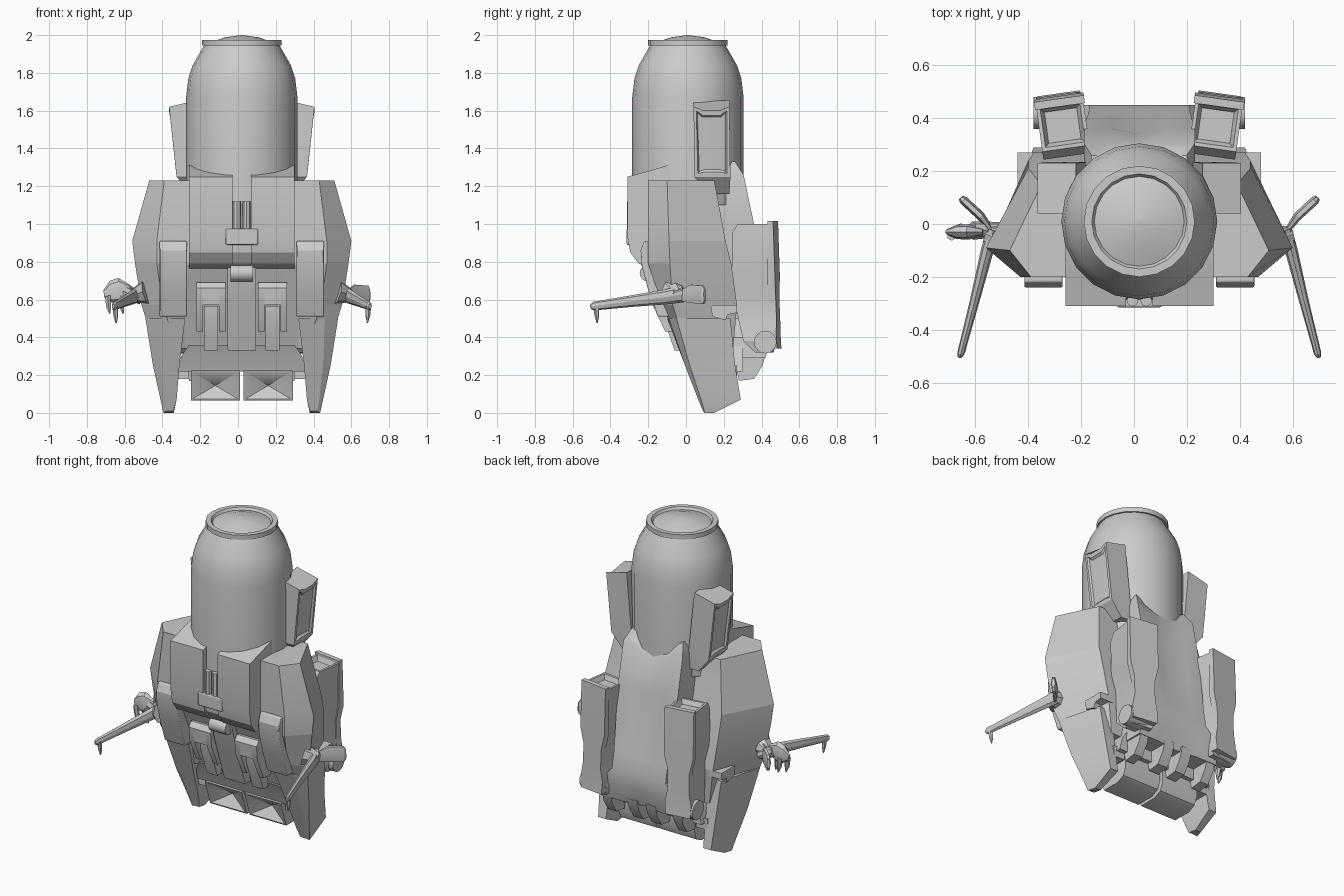
import bpy, bmesh, math
from mathutils import Vector, Matrix

if "Cube" in bpy.data.objects:
    bpy.data.objects.remove(bpy.data.objects["Cube"])

CX = 0.02  # symmetry plane; every part is modelled relative to it


def finish(name, bm, mirror=False, bevel=0.0, angle=25):
    bmesh.ops.recalc_face_normals(bm, faces=bm.faces)
    me = bpy.data.meshes.new(name)
    bm.to_mesh(me)
    bm.free()
    ob = bpy.data.objects.new(name, me)
    ob.location.x = CX
    bpy.context.collection.objects.link(ob)
    bpy.ops.object.select_all(action='DESELECT')
    ob.select_set(True)
    bpy.context.view_layer.objects.active = ob
    bpy.ops.object.shade_smooth_by_angle(angle=math.radians(angle))
    if bevel:
        b = ob.modifiers.new("bevel", 'BEVEL')
        b.width, b.segments = bevel, 2
    if mirror:
        ob.modifiers.new("mirror", 'MIRROR')
    return ob


def loft_bm(rings):
    bm = bmesh.new()
    vs = [[bm.verts.new(p) for p in r] for r in rings]
    n = len(vs[0])
    for a, b in zip(vs, vs[1:]):
        for i in range(n):
            bm.faces.new((a[i], a[(i + 1) % n], b[(i + 1) % n], b[i]))
    bm.faces.new(vs[0])
    bm.faces.new(vs[-1])
    bmesh.ops.recalc_face_normals(bm, faces=bm.faces)
    return bm


def loft(name, rings, **kw):
    return finish(name, loft_bm(rings), **kw)


def prism(name, x0, x1, prof, **kw):
    return loft(name, [[(x, y, z) for y, z in prof] for x in (x0, x1)], **kw)


def box(name, x, y, z, **kw):
    return prism(name, *x, [(y[0], z[0]), (y[1], z[0]), (y[1], z[1]), (y[0], z[1])], **kw)


def tube(name, pts, sides=8, flat=1.0, **kw):
    rings = []
    q = (Vector(pts[-1][0]) - Vector(pts[0][0])).to_track_quat('Z', 'Y')
    for c, r in pts:
        rings.append([Vector(c) + q @ Vector((r * flat * math.cos(t), r * math.sin(t), 0))
                      for t in (math.tau * i / sides for i in range(sides))])
    return loft(name, rings, **kw)


# Central rounded head drum with rim and shallow cap
drum = [(.295, 1.1), (.295, 1.67), (.283, 1.77), (.26, 1.84), (.2, 1.945), (.21, 1.945),
        (.21, 1.975), (.18, 1.975), (.17, 1.96), (.09, 1.988), (.003, 2.0)]
loft("head_drum", [[(r * math.cos(math.tau * i / 20), .01 + r * math.sin(math.tau * i / 20), z)
                    for i in range(20)] for r, z in drum], angle=32)

# Angular hull: z, centre-front y, front x/y, outer x/y, back x/y
hull = [(1.23, -.2, .41, -.2, .49, -.1, .37, .15), (.91, -.2, .45, -.2, .58, -.09, .42, .21),
        (.79, -.19, .45, -.2, .565, -.085, .42, .24), (.57, -.09, .42, -.125, .53, -.07, .40, .27),
        (.34, .0, .34, -.03, .46, .0, .36, .25)]
rings = []
for z, cy, fx, fy, ox, oy, bx, by in hull:
    half = [(.3, cy, z), (fx, fy, z), (ox, oy, z), (bx, by, z)]
    rings.append(half + [(-x, y, c) for x, y, c in reversed(half)])
loft("hull", rings, angle=12)

# Side skirts tapering to pointed feet
loft("side_skirt", [
    [(.30, -.10, .5), (.44, -.09, .5), (.51, -.05, .5), (.435, .235, .5), (.34, .22, .5)],
    [(.33, .0, .25), (.43, -.005, .25), (.47, .02, .25), (.41, .26, .25), (.34, .26, .25)],
    [(.345, .07, .07), (.41, .065, .07), (.43, .08, .07), (.40, .29, .07), (.345, .29, .07)],
    [(.36, .09, .01), (.40, .09, .01), (.415, .1, .0), (.40, .15, .0), (.36, .15, .0)]],
    mirror=True, angle=12)
prism("skirt_lug", .37, .46, [(.13, .57), (.27, .57), (.27, .53), (.22, .52), (.21, .49), (.14, .51)], mirror=True)

# Chest block with central groove
chest = [(-.05, 1.315), (-.1, 1.31), (-.2, 1.28), (-.31, 1.25), (-.31, .93), (-.295, .85),
         (-.25, .79), (-.18, .765), (-.05, .765)]
prism("chest", .05, .28, chest, mirror=True)
prism("chest_centre", -.05, .05, [(-.05, 1.23), (-.26, 1.23), (-.29, .93), (-.28, .85),
                                  (-.24, .79), (-.18, .765), (-.05, .765)])
tube("chest_pipe", [((.026, -.29, .9), .022), ((.026, -.29, 1.12), .022)], mirror=True)
box("buckle", (-.085, .085), (-.315, -.27), (.89, .975), bevel=.006)
tube("waist_knuckle", [((-.06, -.2, .74), .045), ((.06, -.2, .74), .045)], sides=16)

# Hip pads
prism("hip_pad", .29, .435, [(-.12, .91), (-.22, .91), (-.24, .86), (-.235, .78), (-.2, .65),
                             (-.15, .51), (.0, .51)], mirror=True, bevel=.006)

# Front belt and arched clasps
prism("front_belt", -.075, .075, [(-.1, .77), (-.2, .77), (-.19, .72), (-.14, .56),
                                  (-.06, .33), (.08, .33)])
arch = [(-.0, .69), (-.16, .69), (-.185, .66), (-.175, .57), (-.11, .43), (.02, .43)]
for x0, x1 in ((.085, .12), (.205, .24)):
    prism("clasp_leg", x0, x1, arch, mirror=True)
prism("clasp_top", .12, .205, [(0, .69), (-.16, .69), (-.185, .66), (-.175, .57), (0, .57)], mirror=True)
prism("clasp_tongue", .125, .2, [(.0, .57), (-.125, .565), (-.12, .5), (-.06, .33), (.1, .33)], mirror=True)

# Belly bridge and two recessed foot nozzles
loft("belly_bridge", [[(-w, y0, z), (w, y0, z), (w, .3, z), (-w, .3, z)]
                      for z, w, y0 in ((.36, .28, -.02), (.3, .32, .01), (.22, .34, .04))])
box("bridge_wing", (.28, .36), (.05, .27), (.18, .25), mirror=True)
bm = loft_bm([[(x, y, z) for y, z in ((.02, .225), (.075, .065), (.2, .065), (.25, .09), (.27, .14), (.27, .225))]
              for x in (.01, .27)])
front = [f for f in bm.faces if f.normal.y < -.8]
bmesh.ops.inset_region(bm, faces=front, thickness=.012)
tip = bmesh.ops.poke(bm, faces=front)["verts"]
bmesh.ops.translate(bm, verts=tip, vec=(0, .07, 0))
finish("foot_nozzle", bm, mirror=True, angle=40)

# Curved back plate with notched top and toothed lower edge
rings = []
for z, w, y, dip, dent in ((1.33, .18, .26, .08, 0), (1.26, .21, .305, .05, .0), (1.0, .21, .36, 0, .02),
                           (.8, .2, .395, 0, .03), (.6, .19, .43, 0, .0), (.5, .19, .45, 0, 0),
                           (.4, .28, .45, 0, .01), (.29, .29, .42, 0, .02)):
    rings.append([(-w, .1, z), (-w, y, z), (-w * .5, y, z - dip * .6), (0, y - dent, z - dip),
                  (w * .5, y, z - dip * .6), (w, y, z), (w, .1, z)])
loft("back_plate", rings, angle=35)
for x0, x1 in ((.03, .1), (.22, .28)):
    prism("back_tooth", x0, x1, [(.25, .32), (.425, .32), (.405, .25), (.36, .18), (.28, .17)], mirror=True)

# Upper side thrusters with framed outer panel
def pod(z, xi, xo, y0, y1, rise=0, dip=0):
    m, s = (y0 + y1) / 2, (y1 - y0) * .22
    return [(xi, y0, z + rise), (xo, y0, z), (xo, m - s, z - dip), (xo, m + s, z - dip),
            (xo, y1, z), (xi, y1, z + rise)]

bm = loft_bm([pod(1.16, .19, .27, .12, .23), pod(1.25, .2, .345, .045, .235),
              pod(1.62, .24, .385, .04, .23, .035, .02)])
panel = [f for f in bm.faces if f.normal.x > .9 and f.calc_center_median().z > 1.35]
bmesh.ops.inset_region(bm, faces=panel, thickness=.025)
bmesh.ops.inset_region(bm, faces=panel, thickness=.012, depth=-.012)
finish("shoulder_thruster", bm, mirror=True)

# Rear boosters with open top, waist and lower pivot
turn = Matrix.Rotation(math.radians(-8), 4, 'Z')
centre = Vector((.29, .375, 0))

def rect(z, w, y0, y1):
    return [centre + turn @ Vector(p) for p in ((-w, y0, z), (w, y0, z), (w, y1, z), (-w, y1, z))]

bm = loft_bm([rect(.32, .07, .0, .08), rect(.38, .085, -.06, .09), rect(.5, .07, -.09, .09),
              rect(.62, .065, -.11, .09), rect(.72, .085, -.12, .085), rect(.95, .09, -.12, .085),
              rect(1.0, .09, -.09, .085)])
top = [f for f in bm.faces if f.normal.z > .9]
bmesh.ops.inset_region(bm, faces=top, thickness=.02)
bmesh.ops.inset_region(bm, faces=top, thickness=.02, depth=-.03)
finish("booster", bm, mirror=True, angle=15)
loft("booster_back_plate", [rect(.34, .08, .07, .12), rect(.42, .085, .07, .115), rect(.5, .07, .07, .115),
                            rect(.62, .07, .07, .11), rect(.72, .095, .07, .11), rect(1.015, .095, .07, .1)],
     mirror=True, angle=15)
tube("booster_pivot", [((.27, .42, .375), .06), ((.4, .42, .375), .06)], sides=16, mirror=True)

# Arm sockets, long forward prongs with claws and rear fins
tube("arm_socket", [((.5, -.07, .64), .07), ((.575, -.04, .62), .035)], mirror=True)
tube("arm_prong", [((.55, -.02, .63), .045), ((.575, -.1, .615), .04), ((.625, -.3, .59), .03),
                   ((.675, -.49, .565), .023), ((.68, -.505, .562), .012)], flat=.6, mirror=True)
tube("prong_claw", [((.67, -.475, .565), .016), ((.667, -.472, .515), .013), ((.665, -.47, .475), .003)],
     sides=6, mirror=True)
tube("rear_fin", [((.555, -.03, .62), .03), ((.6, .03, .63), .056), ((.665, .09, .625), .056),
                  ((.675, .1, .625), .035)], sides=6, flat=.3, mirror=True)

# Small gripping hand on the left side only
tube("left_wrist", [((-.53, -.02, .6), .028), ((-.63, -.025, .645), .035)])
tube("left_palm", [((-.59, -.03, .65), .03), ((-.645, -.03, .65), .065), ((-.69, -.03, .64), .06),
                   ((-.73, -.03, .63), .02)], flat=.45)
for x, y in ((-.71, -.045), (-.675, -.015), (-.64, -.04)):
    tube("left_finger", [((x, y, .62), .018), ((x + .005, y, .56), .014), ((x + .012, y, .525), .004)], sides=6)
